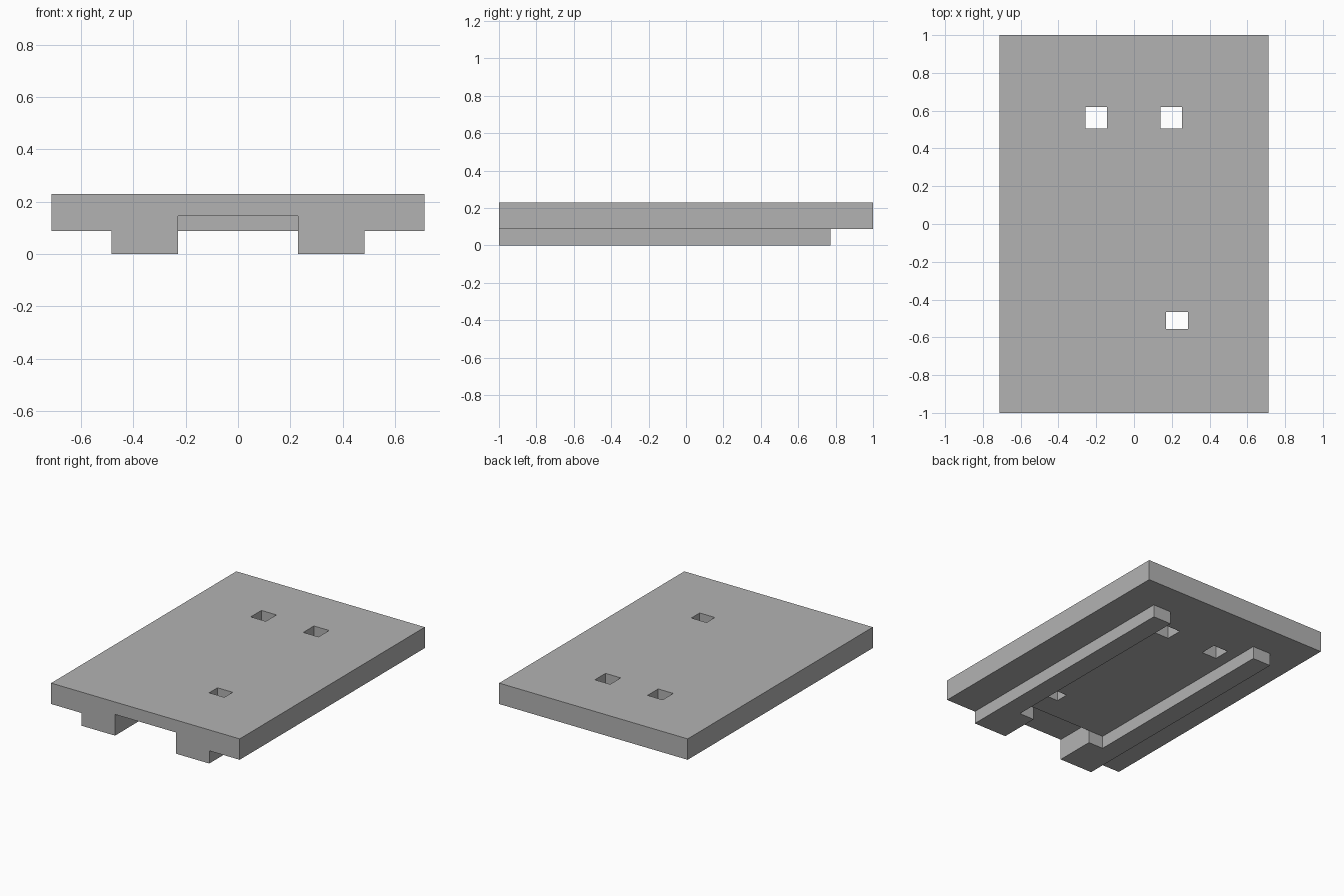
import bpy
import bmesh

cube = bpy.data.objects.get("Cube")
if cube:
    bpy.data.objects.remove(cube, do_unlink=True)

grey = bpy.data.materials.new("plain grey")
grey.use_nodes = True
colour = (0.45, 0.45, 0.45, 1)
grey.diffuse_color = colour
grey.node_tree.nodes["Principled BSDF"].inputs["Base Color"].default_value = colour


def prism(name, outline, bottom, top):
    """Extrude a flat xy outline between two heights."""
    bm = bmesh.new()
    face = bm.faces.new([bm.verts.new((x, y, bottom)) for x, y in outline])
    side = bmesh.ops.extrude_face_region(bm, geom=[face])["geom"]
    bmesh.ops.translate(bm, vec=(0, 0, top - bottom),
                        verts=[v for v in side if isinstance(v, bmesh.types.BMVert)])
    bmesh.ops.recalc_face_normals(bm, faces=bm.faces)
    mesh = bpy.data.meshes.new(name)
    bm.to_mesh(mesh)
    bm.free()
    mesh.materials.append(grey)
    obj = bpy.data.objects.new(name, mesh)
    bpy.context.collection.objects.link(obj)
    return obj


def box(name, x0, x1, y0, y1, bottom, top):
    return prism(name, [(x0, y0), (x1, y0), (x1, y1), (x0, y1)], bottom, top)


def combine(target, other, operation):
    """Apply a boolean to the target and remove the helper."""
    mod = target.modifiers.new(operation.lower(), 'BOOLEAN')
    mod.operation = operation
    mod.solver = 'EXACT'
    mod.object = other
    bpy.context.view_layer.update()
    graph = bpy.context.evaluated_depsgraph_get()
    mesh = bpy.data.meshes.new_from_object(target.evaluated_get(graph))
    target.modifiers.clear()
    target.data = mesh
    bpy.data.objects.remove(other, do_unlink=True)


# Main slab
plate = box("mounting_plate", -0.713, 0.713, -1, 1, 0.087, 0.23)

# Mirrored rails, each widening into a foot at the front
for name, s in (("right_rail", -1), ("left_rail", 1)):
    outline = [(0.23, -1), (0.483, -1), (0.483, 0.772),
               (0.343, 0.772), (0.343, -0.72), (0.23, -0.72)]
    combine(plate, prism(name, [(s * x, y) for x, y in outline], 0, 0.16), 'UNION')

# Recess between the feet, open at the front
combine(plate, box("front_recess", -0.23, 0.23, -1.1, -0.72, -0.1, 0.145), 'DIFFERENCE')

# Through holes: a pair at the back and one at the front
for x0, x1, y0, y1 in ((-0.257, -0.143, 0.505, 0.62),
                       (0.14, 0.255, 0.505, 0.62),
                       (0.17, 0.285, -0.555, -0.465)):
    combine(plate, box("hole_cutter", x0, x1, y0, y1, -0.1, 0.4), 'DIFFERENCE')
